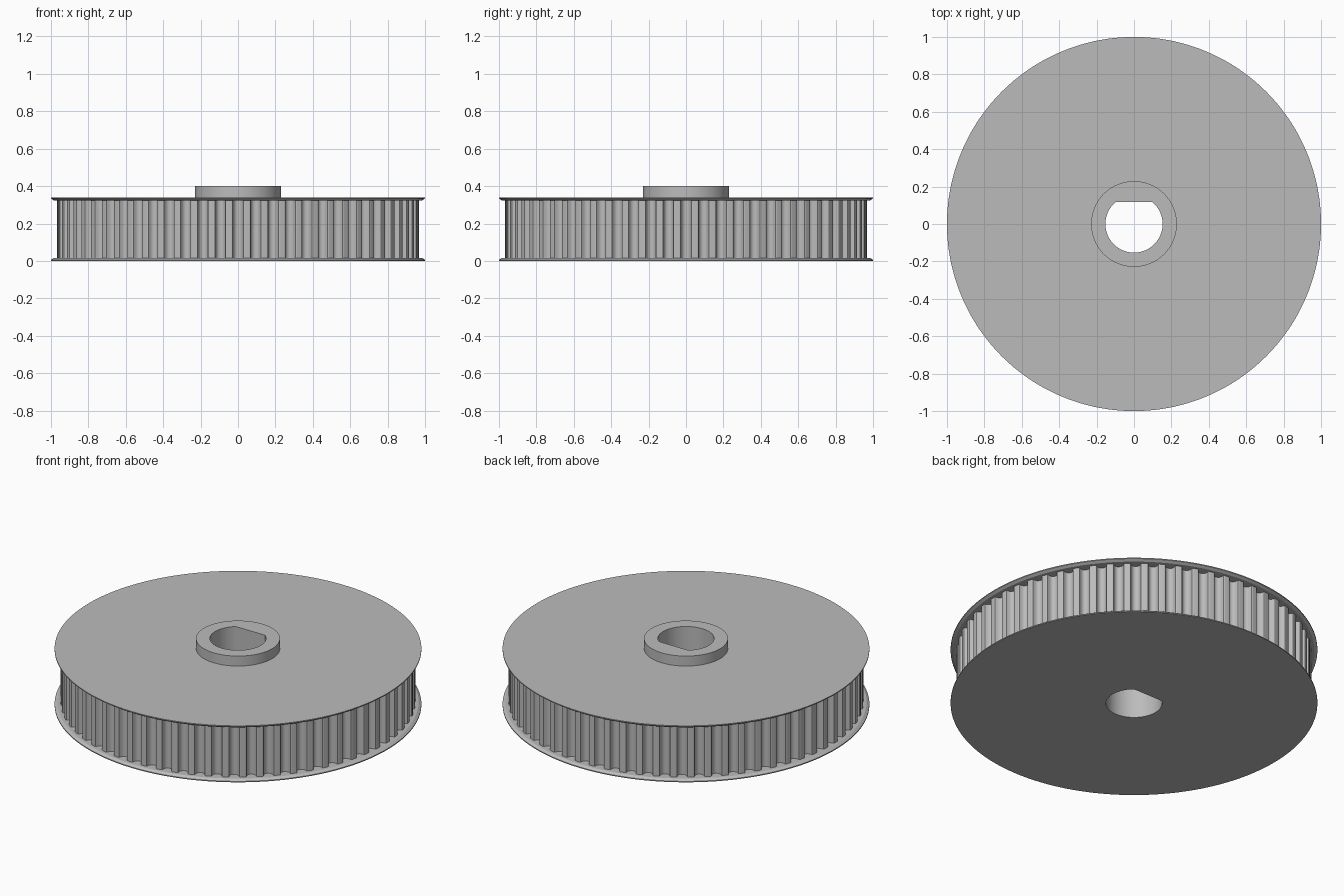
import bpy, bmesh, math

if "Cube" in bpy.data.objects:
    bpy.data.objects.remove(bpy.data.objects["Cube"], do_unlink=True)

TEETH, STEPS = 64, 20
COUNT = TEETH * STEPS
RIM = 0.967                      # radius over the teeth
DEPTH, ROOT, LIP = 0.036, 0.0267, 0.0072
HEIGHT, FLANGE, HUB_TOP = 0.34, 0.016, 0.4

metal = bpy.data.materials.new("grey metal")
metal.use_nodes = True
colour = (0.5, 0.5, 0.5, 1)
metal.diffuse_color = colour
metal.node_tree.nodes["Principled BSDF"].inputs["Base Color"].default_value = colour


def circle(radius):
    return lambda a: radius


def bore(a):
    # D-shaped shaft hole with its flat towards the back
    s = math.sin(a)
    return min(0.153, 0.118 / s) if s > 0 else 0.153


def teeth(a):
    # round-bottomed belt groove with rounded lips
    pitch = math.tau / TEETH
    d = abs((a + pitch / 2) % pitch - pitch / 2) * RIM
    if d < ROOT:
        return RIM - DEPTH + ROOT - math.sqrt(ROOT**2 - d**2)
    if d < ROOT + LIP:
        return RIM - LIP + math.sqrt(LIP**2 - (ROOT + LIP - d)**2)
    return RIM


def loft(name, rings):
    # skin a list of (outline, height) rings
    bm = bmesh.new()
    loops = []
    for outline, z in rings:
        loop = []
        for i in range(COUNT):
            a = math.tau * i / COUNT
            r = outline(a)
            loop.append(bm.verts.new((r * math.cos(a), r * math.sin(a), z)))
        loops.append(loop)
    for low, high in zip(loops, loops[1:]):
        for i in range(COUNT):
            j = (i + 1) % COUNT
            bm.faces.new((low[i], low[j], high[j], high[i]))
    mesh = bpy.data.meshes.new(name)
    bm.to_mesh(mesh)
    bm.free()
    mesh.materials.append(metal)
    obj = bpy.data.objects.new(name, mesh)
    bpy.context.collection.objects.link(obj)
    bpy.ops.object.select_all(action="DESELECT")
    obj.select_set(True)
    bpy.context.view_layer.objects.active = obj
    bpy.ops.object.shade_smooth_by_angle(angle=math.radians(30))
    return obj


# Flanges flare outwards on their inner faces
edge, inner = circle(1.0), circle(0.985)
hub = circle(0.229)
loft("bottom_flange", [(bore, 0), (edge, 0), (edge, 0.006),
                       (inner, FLANGE), (teeth, FLANGE)])
loft("toothed_rim", [(teeth, FLANGE), (teeth, HEIGHT - FLANGE)])
loft("top_flange", [(teeth, HEIGHT - FLANGE), (inner, HEIGHT - FLANGE),
                    (edge, HEIGHT - 0.006), (edge, HEIGHT), (hub, HEIGHT)])

# Raised hub and the shaft hole through everything
loft("hub", [(hub, HEIGHT), (hub, HUB_TOP), (bore, HUB_TOP)])
loft("shaft_bore", [(bore, HUB_TOP), (bore, 0)])
